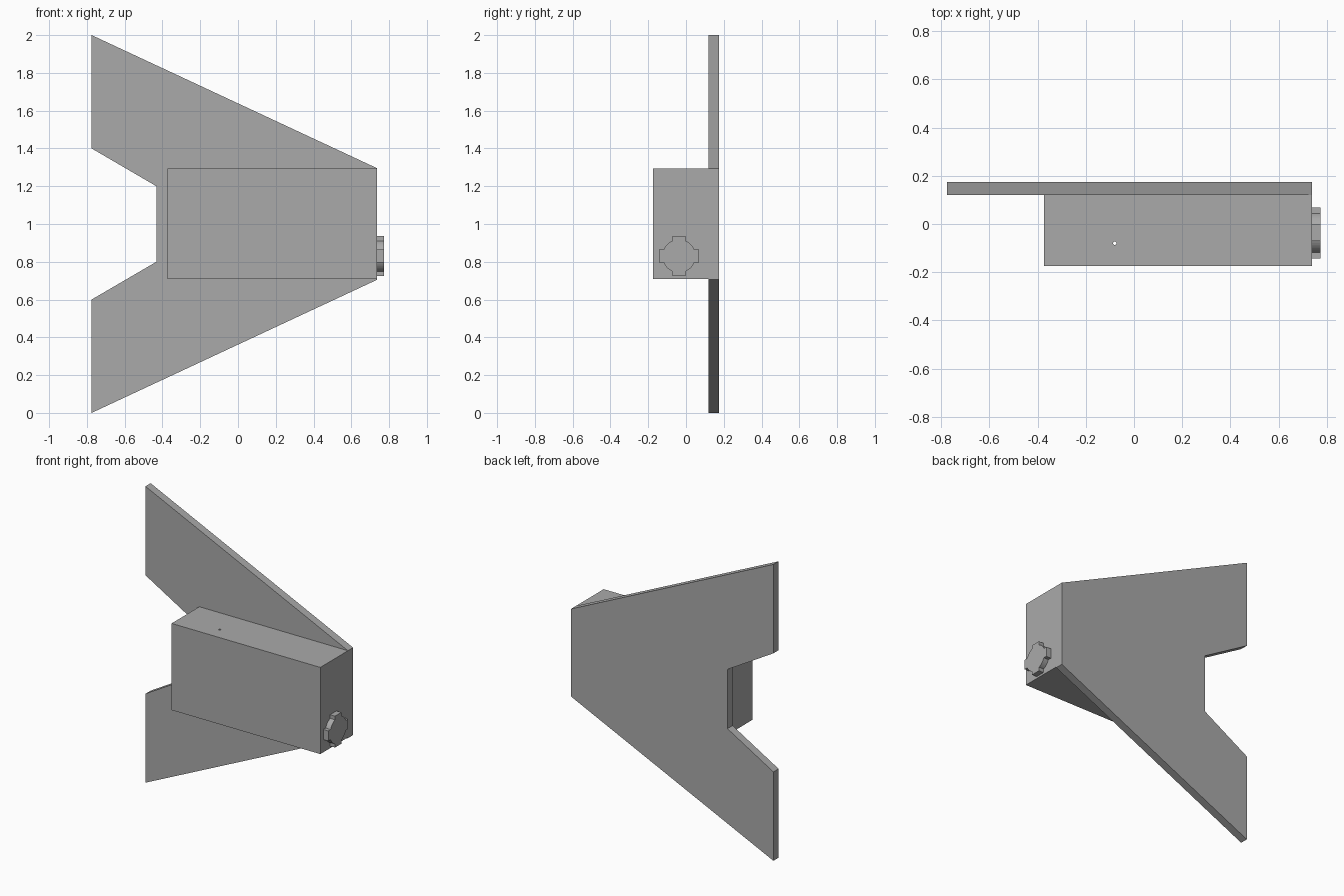
import bpy, bmesh
from math import cos, sin, asin, pi
from mathutils import Vector

cube = bpy.data.objects.get("Cube")
if cube:
    bpy.data.objects.remove(cube)

grey = bpy.data.materials.new("plain_grey")
grey.use_nodes = True
colour = (0.4, 0.4, 0.4, 1)
grey.diffuse_color = colour
grey.node_tree.nodes["Principled BSDF"].inputs["Base Color"].default_value = colour


def prism(name, outline, depth):
    """Extrude a closed outline of 3D points along the depth vector."""
    bm = bmesh.new()
    face = bm.faces.new([bm.verts.new(p) for p in outline])
    extruded = bmesh.ops.extrude_face_region(bm, geom=[face], use_keep_orig=True)
    moved = [v for v in extruded["geom"] if isinstance(v, bmesh.types.BMVert)]
    bmesh.ops.translate(bm, vec=Vector(depth), verts=moved)
    bmesh.ops.recalc_face_normals(bm, faces=bm.faces)
    mesh = bpy.data.meshes.new(name)
    bm.to_mesh(mesh)
    bm.free()
    mesh.materials.append(grey)
    obj = bpy.data.objects.new(name, mesh)
    bpy.context.collection.objects.link(obj)
    return obj


FRONT, SEAM, BACK = -0.175, 0.12, 0.175
END, MID = 0.737, 1.0

# Swept back plate with a tapered notch, mirrored about its middle height
half = [(END, 0.295), (-0.775, 1.0), (-0.775, 0.4), (-0.432, 0.2)]
profile = [(x, MID + h) for x, h in half] + [(x, MID - h) for x, h in reversed(half)]
prism("back_plate", [(x, SEAM, z) for x, z in profile], (0, BACK - SEAM, 0))

# Box body in front of the plate
low, high = 0.71, 1.295
body = prism("body", [(-0.373, FRONT, low), (END, FRONT, low),
                      (END, SEAM, low), (-0.373, SEAM, low)], (0, 0, high - low))

# Pin hole through the body
hole = [(-0.08 + 0.007 * cos(i * pi / 8), -0.08 + 0.007 * sin(i * pi / 8), low - 0.1)
        for i in range(16)]
cutter = prism("pin_hole_cutter", hole, (0, 0, high - low + 0.2))
cutter.hide_render = True
cutter.hide_set(True)
cut = body.modifiers.new("pin_hole", "BOOLEAN")
cut.operation = "DIFFERENCE"
cut.solver = "EXACT"
cut.object = cutter

# Round cap with four square tabs
radius, reach, tab = 0.088, 0.106, 0.034
start = asin(tab / radius)
outline = []
for quarter in range(4):
    turn = quarter * pi / 2
    points = [(reach, -tab), (reach, tab)]
    for i in range(9):
        a = start + (pi / 2 - 2 * start) * i / 8
        points.append((radius * cos(a), radius * sin(a)))
    for u, v in points:
        outline.append((END, -0.037 + u * cos(turn) - v * sin(turn),
                        0.83 + u * sin(turn) + v * cos(turn)))
prism("end_cap", outline, (0.037, 0, 0))
